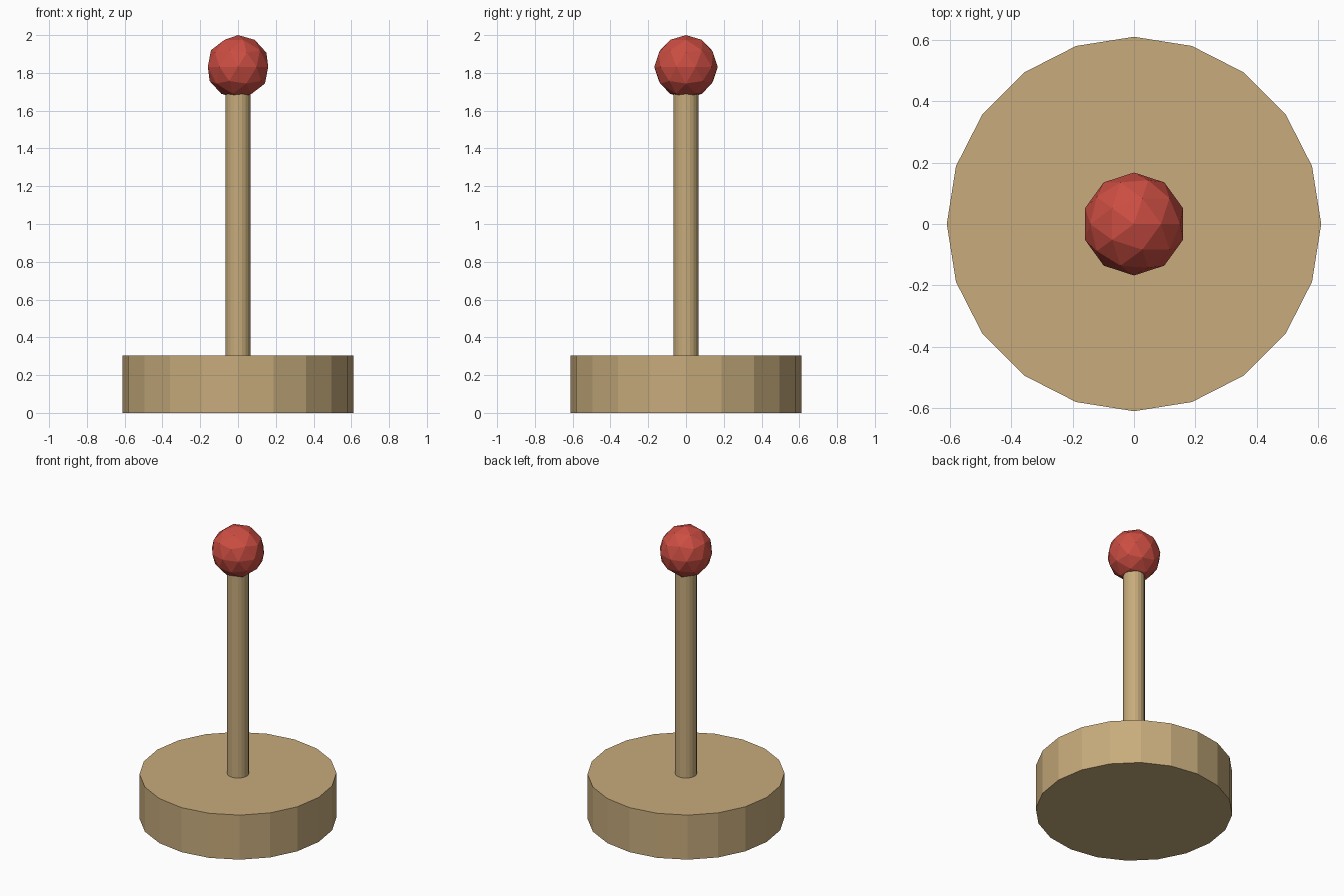
import bpy

if "Cube" in bpy.data.objects:
    bpy.data.objects.remove(bpy.data.objects["Cube"], do_unlink=True)


def make_material(name, rgb):
    mat = bpy.data.materials.new(name)
    mat.use_nodes = True
    color = (*rgb, 1.0)
    mat.diffuse_color = color
    mat.node_tree.nodes["Principled BSDF"].inputs["Base Color"].default_value = color
    return mat


def finish(name, mat):
    obj = bpy.context.object
    obj.name = name
    obj.data.materials.append(mat)
    return obj


def upright_cylinder(name, radius, bottom, top, mat, sides=20):
    bpy.ops.mesh.primitive_cylinder_add(
        vertices=sides, radius=radius, depth=top - bottom,
        location=(0, 0, (bottom + top) / 2))
    return finish(name, mat)


wood = make_material("tan wood", (0.57, 0.41, 0.20))
red = make_material("red", (0.60, 0.075, 0.055))

BASE_HEIGHT = 0.305
BALL_RADIUS = 0.168
BALL_CENTER = 2 - BALL_RADIUS

# Wide round base and the thin shaft standing on it
upright_cylinder("base", 0.611, 0, BASE_HEIGHT, wood)
upright_cylinder("shaft", 0.067, BASE_HEIGHT, BALL_CENTER, wood)

# Faceted knob on top of the shaft
bpy.ops.mesh.primitive_ico_sphere_add(
    subdivisions=2, radius=BALL_RADIUS, location=(0, 0, BALL_CENTER))
finish("knob", red)
